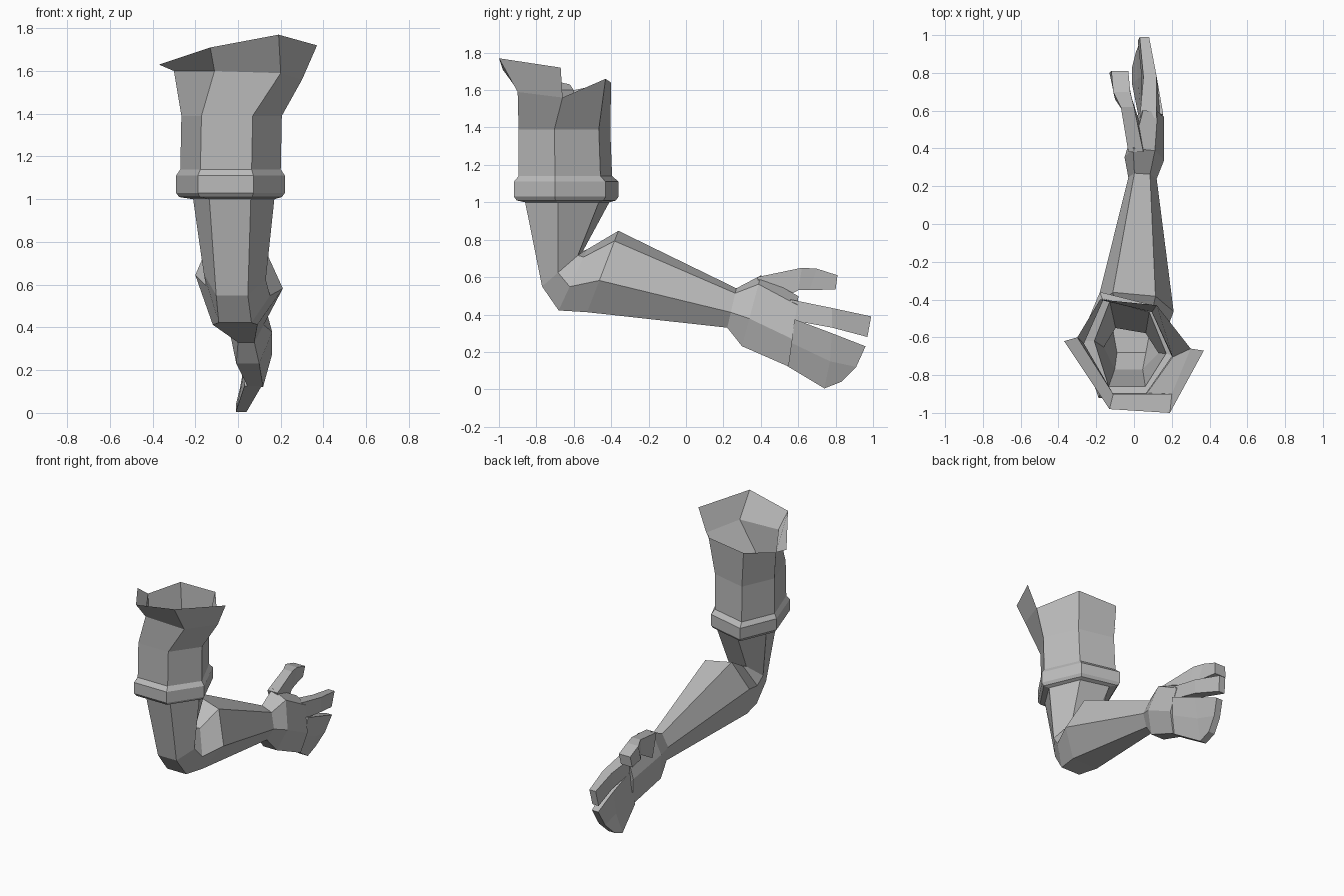
import bpy
import bmesh
from math import sin, cos, radians
from mathutils import Vector

default_cube = bpy.data.objects.get("Cube")
if default_cube:
    bpy.data.objects.remove(default_cube, do_unlink=True)

grey = bpy.data.materials.new("plain_grey")
grey.use_nodes = True
grey_colour = (0.5, 0.5, 0.5, 1)
grey.diffuse_color = grey_colour
grey.node_tree.nodes["Principled BSDF"].inputs["Base Color"].default_value = grey_colour

# Uneven six-sided limb section: two front corners, side, two back corners, side
LIMB_SECTION = [(-.6, -1), (.42, -1), (1, -.22), (.53, .75), (-.57, 1), (-1, .07)]


def limb_ring(centre, half_width, half_depth, tilt=0):
    """Place the limb section in space, tilted about the x axis."""
    depth_axis = Vector((0, cos(radians(tilt)), sin(radians(tilt))))
    side_axis = Vector((1, 0, 0))
    return [Vector(centre) + side_axis * u * half_width + depth_axis * v * half_depth
            for u, v in LIMB_SECTION]


def slab_ring(points):
    """Turn (y, z, x_min, x_max) points, top to bottom, into a closed ring."""
    near_side = [(x_max, y, z) for y, z, x_min, x_max in points]
    far_side = [(x_min, y, z) for y, z, x_min, x_max in reversed(points)]
    return near_side + far_side


def loft(name, rings, closed=True, cap_start=False, cap_end=False):
    """Skin a list of equal rings and make it a flat-shaded object."""
    bm = bmesh.new()
    loops = [[bm.verts.new(point) for point in ring] for ring in rings]
    count = len(loops[0])
    for lower, upper in zip(loops, loops[1:]):
        for i in range(count if closed else count - 1):
            j = (i + 1) % count
            bm.faces.new((lower[i], lower[j], upper[j], upper[i]))
    if cap_start:
        bm.faces.new(list(reversed(loops[0])))
    if cap_end:
        bm.faces.new(loops[-1])
    if closed:
        bmesh.ops.recalc_face_normals(bm, faces=bm.faces)
    mesh = bpy.data.meshes.new(name)
    bm.to_mesh(mesh)
    bm.free()
    mesh.materials.append(grey)
    obj = bpy.data.objects.new(name, mesh)
    bpy.context.collection.objects.link(obj)
    return obj


# Bare arm: from under the cuff, round the elbow, to the wrist
cuff_opening = limb_ring((-.02, -.635, 1), .19, .225)
wrist = limb_ring((.045, .245, .435), .075, .108, 77)
loft("arm", [
    cuff_opening,
    limb_ring((-.015, -.66, .645), .145, .145, 41),
    limb_ring((0, -.605, .585), .15, .18, 65),
    limb_ring((.005, -.445, .63), .205, .233, 69),
    wrist,
])

# Sleeve: rolled cuff band, tube and uneven shoulder rim
rim = [(-.11, -.9, 1.6), (.2, -.9, 1.59), (.3, -.66, 1.56),
       (.12, -.43, 1.66), (-.18, -.4, 1.64), (-.3, -.6, 1.6)]
loft("sleeve", [
    cuff_opening,
    limb_ring((-.035, -.64, 1.01), .24, .265),
    limb_ring((-.035, -.64, 1.03), .255, .28),
    limb_ring((-.035, -.64, 1.11), .255, .28),
    limb_ring((-.035, -.645, 1.14), .235, .25),
    limb_ring((-.03, -.65, 1.39), .235, .245),
    rim,
])

# Flared collar: an open strip around the front half of the rim
collar_base = [rim[-1]] + rim[:3]
collar_tips = [(-.37, -.62, 1.63), (-.13, -.98, 1.71), (.19, -1, 1.77), (.37, -.67, 1.72)]
loft("collar", [collar_base, collar_tips], closed=False)

# Palm
loft("palm", [
    wrist,
    limb_ring((.055, .35, .42), .105, .196, 75),
    limb_ring((.088, .575, .31), .07, .19, 82),
], cap_end=True)

# Digits: each ring lists its points from top to bottom
digits = {
    "thumb": [
        [(.38, .6, -.03, .05), (.44, .44, -.04, .06)],
        [(.62, .65, -.07, 0), (.6, .53, -.06, .01)],
        [(.7, .645, -.11, -.02), (.66, .53, -.1, -.01)],
        [(.81, .61, -.12, -.03), (.8, .535, -.13, -.04)],
    ],
    "upper_finger": [
        [(.56, .48, .03, .12), (.56, .37, .04, .14)],
        [(.78, .435, .05, .12), (.78, .33, .04, .12)],
        [(.99, .39, .03, .08), (.97, .28, .02, .07)],
    ],
    "lower_fingers": [
        [(.58, .375, .04, .155), (.56, .25, .04, .14), (.54, .125, .03, .11)],
        [(.78, .3, .04, .12), (.77, .15, .02, .09), (.74, .005, -.01, .04)],
        [(.96, .23, .03, .08), (.91, .12, .01, .06), (.83, .04, -.01, .04)],
    ],
}
for digit_name, stations in digits.items():
    loft(digit_name, [slab_ring(points) for points in stations],
         cap_start=True, cap_end=True)
